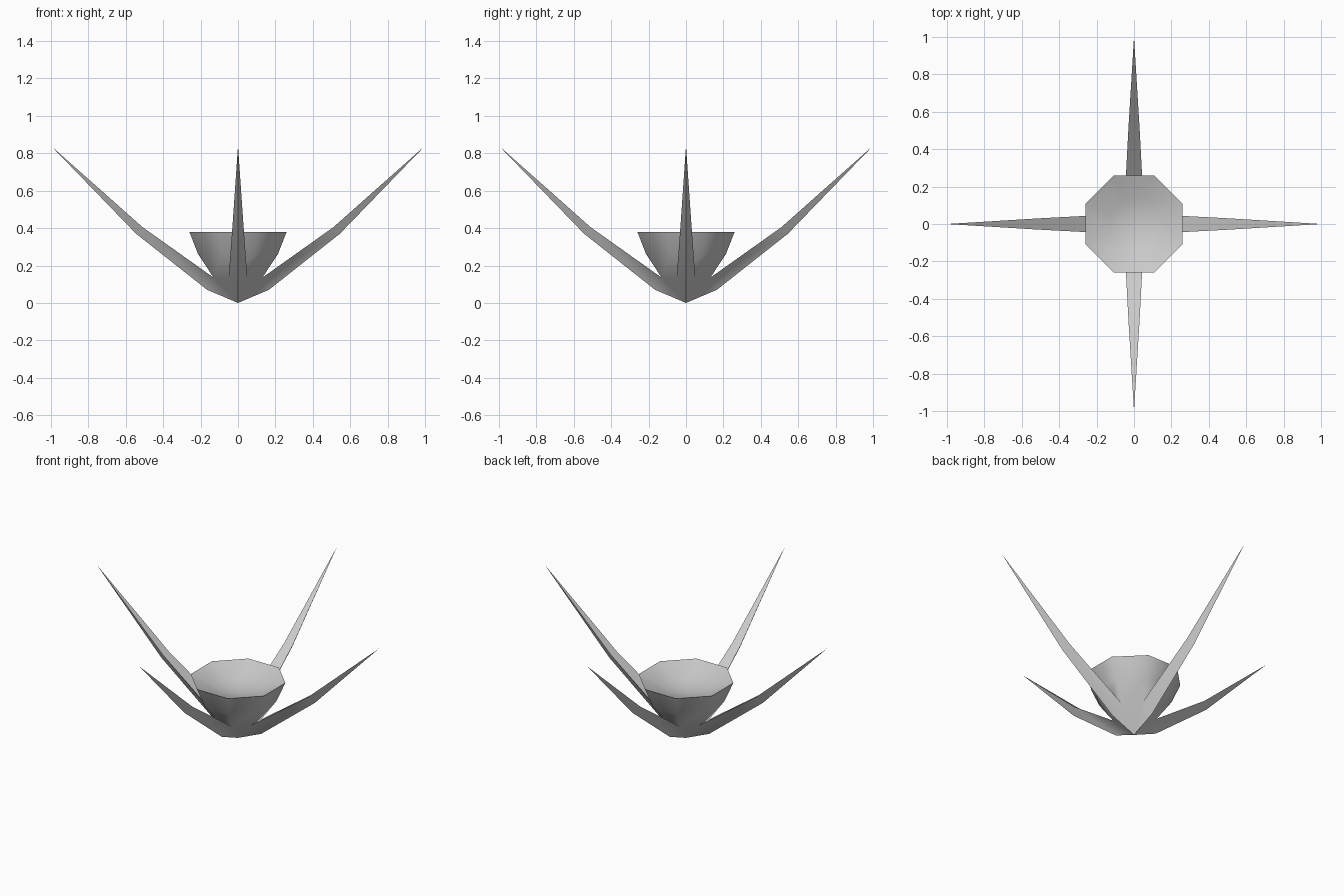
import bpy, bmesh, math
from mathutils import Vector, Matrix

if "Cube" in bpy.data.objects:
    bpy.data.objects.remove(bpy.data.objects["Cube"])

bm = bmesh.new()


def face(*pts):
    # Add one face in all four quarter turns around z
    for k in range(4):
        rot = Matrix.Rotation(k * math.pi / 2, 3, 'Z')
        bm.faces.new([bm.verts.new(rot @ Vector(p)) for p in pts])


# Octagon levels: (half width, half length of the axis-facing side, z)
outer = [(0.13, 0.05, 0.135), (0.213, 0.085, 0.26), (0.26, 0.108, 0.38)]
inner = [(0.26, 0.108, 0.38), (0.13, 0.054, 0.325)]


def band(lo, hi):
    (r0, s0, z0), (r1, s1, z1) = lo, hi
    face((r0, -s0, z0), (r0, s0, z0), (r1, s1, z1), (r1, -s1, z1))
    face((r0, s0, z0), (s0, r0, z0), (s1, r1, z1), (r1, s1, z1))


# Cup wall and shallow dished top
for lo, hi in zip(outer, outer[1:]):
    band(lo, hi)
band(*inner)
r, s, z = inner[-1]
dish = (0, 0, 0.295)
face((r, -s, z), (r, s, z), dish)
face((r, s, z), (s, r, z), dish)

# Pointed underside joining the four keels
base, keel = (0, 0, 0), (0.165, 0, 0.07)
r, s, z = outer[0]
face(base, (s, r, z), (r, s, z))
face(base, (r, s, z), keel)
face(base, keel, (r, -s, z))

# Bent spikes with a flat top and a keel below
knee, tip = (0.545, 0, 0.37), (1.0, 0, 0.84)
left, right = (0.51, 0.03, 0.405), (0.51, -0.03, 0.405)
face((r, s, z), (r, -s, z), right, left)
face(left, right, tip)
face(keel, (r, s, z), left, knee)
face((r, -s, z), keel, knee, right)
face(knee, left, tip)
face(right, knee, tip)

# Weld into one piece; drop the hidden joint between wall and spikes by welding edges
bmesh.ops.remove_doubles(bm, verts=bm.verts, dist=0.0005)
bmesh.ops.recalc_face_normals(bm, faces=bm.faces)

mesh = bpy.data.meshes.new("spiked_cup")
bm.to_mesh(mesh)
bm.free()
cup = bpy.data.objects.new("spiked_cup", mesh)
bpy.context.collection.objects.link(cup)
bpy.context.view_layer.objects.active = cup
cup.select_set(True)
bpy.ops.object.shade_smooth_by_angle(angle=math.radians(46))
